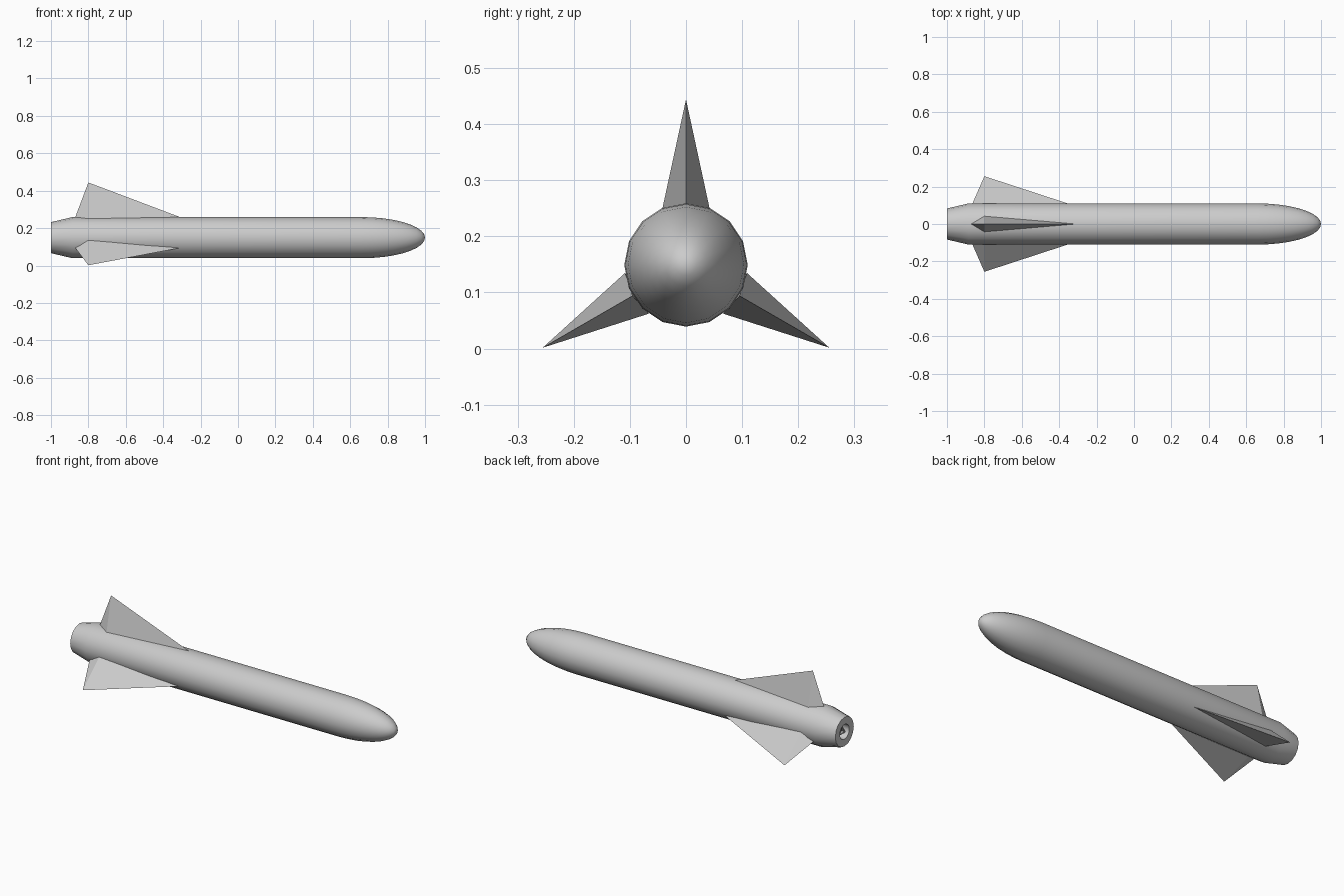
import bpy, bmesh
from math import sin, cos, pi, radians, sqrt
from mathutils import Matrix, Vector

if "Cube" in bpy.data.objects:
    bpy.data.objects.remove(bpy.data.objects["Cube"])

AXIS_Z, RADIUS, SIDES = 0.149, 0.11, 16

grey = bpy.data.materials.new("light_grey")
grey.use_nodes = True
colour = (0.6, 0.6, 0.6, 1)
grey.diffuse_color = colour
grey.node_tree.nodes["Principled BSDF"].inputs["Base Color"].default_value = colour


def finish(name, bm):
    bmesh.ops.recalc_face_normals(bm, faces=bm.faces)
    mesh = bpy.data.meshes.new(name)
    bm.to_mesh(mesh)
    bm.free()
    mesh.materials.append(grey)
    obj = bpy.data.objects.new(name, mesh)
    obj.location.z = AXIS_Z
    bpy.context.collection.objects.link(obj)
    return obj


def lathe(name, profile, sides):
    """Spin (x, radius) points about the x axis; zero radius makes a pole."""
    bm = bmesh.new()
    rings = []
    for x, r in profile:
        count = sides if r else 1
        rings.append([bm.verts.new((x, r * sin(2 * pi * i / sides), r * cos(2 * pi * i / sides)))
                      for i in range(count)])
    for a, b in zip(rings, rings[1:]):
        for i in range(sides):
            j = (i + 1) % sides
            corners = [a[i % len(a)], a[j % len(a)], b[j % len(b)], b[i % len(b)]]
            bm.faces.new(list(dict.fromkeys(corners)))
    return finish(name, bm)


# Fuselage: recessed exhaust, tapered tail, straight tube and elliptical nose
profile = [(-0.95, 0), (-0.95, 0.042), (-1, 0.042), (-1, 0.083), (-0.885, RADIUS)]
for step in range(10):
    t = step / 9 * pi / 2
    profile.append((0.66 + 0.34 * sin(t), RADIUS * cos(t) if step < 9 else 0))
body = lathe("fuselage", profile, SIDES)
bpy.context.view_layer.objects.active = body
body.select_set(True)
bpy.ops.object.shade_smooth_by_angle(angle=radians(35))

# Triangular core inside the exhaust
lathe("exhaust_core", [(-0.95, 0.034), (-0.985, 0.034), (-0.985, 0.022), (-0.955, 0.022), (-0.955, 0)], 3)

# Three wedge fins, each with a diamond-shaped root and a pointed tip
for name, turn in (("top_fin", 0), ("front_fin", 120), ("back_fin", 240)):
    bm = bmesh.new()
    tip = bm.verts.new((-0.8, 0, 0.295))
    root = [bm.verts.new(p) for p in ((-0.31, 0, RADIUS), (-0.8, 0.042, 0.101),
                                      (-0.87, 0, RADIUS), (-0.8, -0.042, 0.101))]
    for i in range(4):
        bm.faces.new((tip, root[i], root[(i + 1) % 4]))
    bm.faces.new((root[0], root[1], root[3]))
    bm.faces.new((root[1], root[2], root[3]))
    bm.transform(Matrix.Rotation(radians(turn), 4, "X"))
    finish(name, bm)
